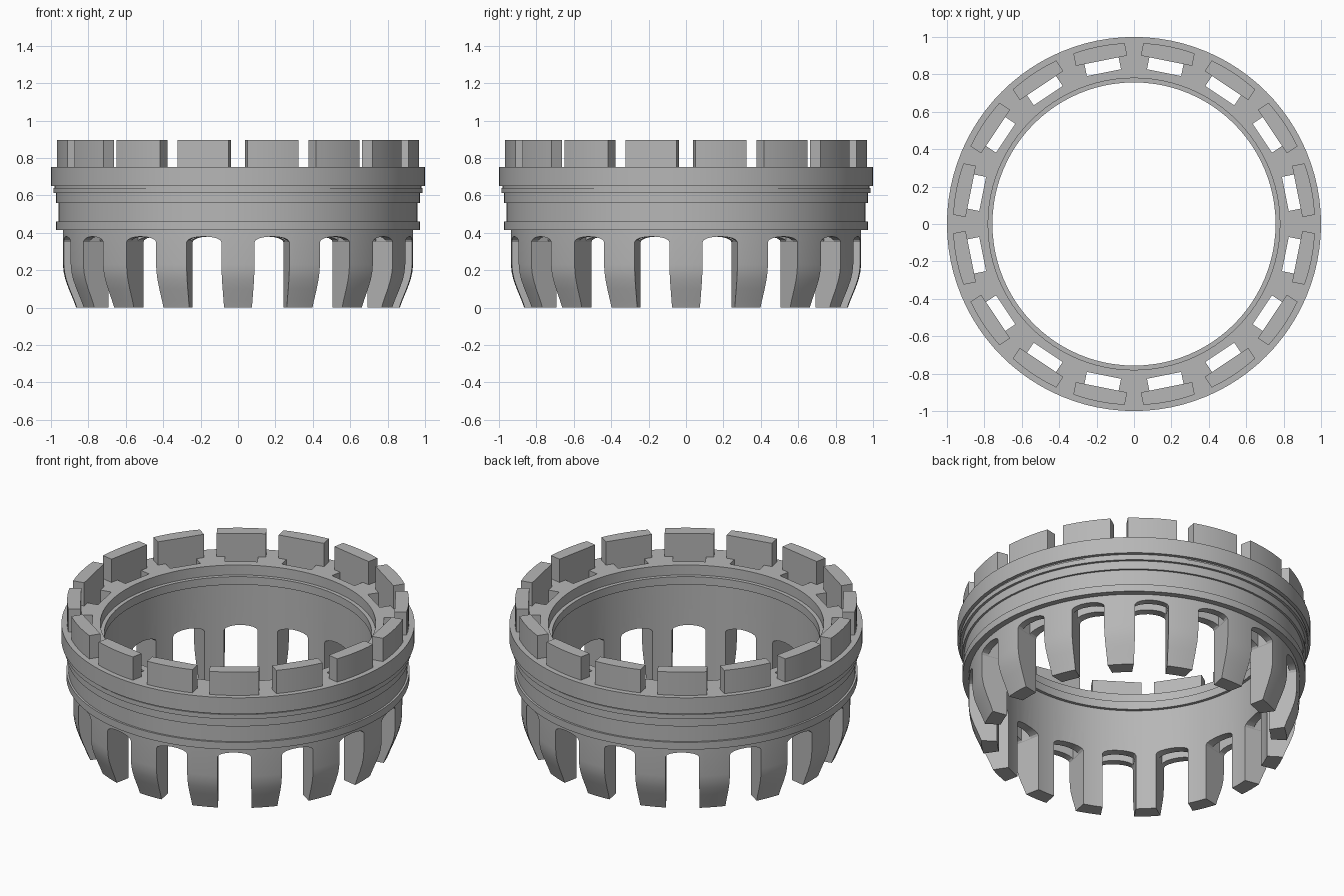
import bpy, bmesh, math
from mathutils import Matrix

cube = bpy.data.objects.get("Cube")
if cube:
    bpy.data.objects.remove(cube, do_unlink=True)

COUNT = 16
STEP = 2 * math.pi / COUNT
SEGMENTS = 96

grey = bpy.data.materials.new("plain grey")
grey.use_nodes = True
colour = (0.47, 0.47, 0.47, 1)
grey.diffuse_color = colour
grey.node_tree.nodes["Principled BSDF"].inputs["Base Color"].default_value = colour


def make_object(name, bm):
    bmesh.ops.recalc_face_normals(bm, faces=bm.faces)
    mesh = bpy.data.meshes.new(name)
    bm.to_mesh(mesh)
    bm.free()
    mesh.materials.append(grey)
    obj = bpy.data.objects.new(name, mesh)
    bpy.context.collection.objects.link(obj)
    return obj


def revolve(name, profile):
    """Turn a closed (radius, height) profile around the z axis."""
    bm = bmesh.new()
    rings = []
    for i in range(SEGMENTS):
        a = 2 * math.pi * i / SEGMENTS
        rings.append([bm.verts.new((r * math.cos(a), r * math.sin(a), z)) for r, z in profile])
    n = len(profile)
    for i, ring in enumerate(rings):
        after = rings[(i + 1) % SEGMENTS]
        for j in range(n):
            k = (j + 1) % n
            bm.faces.new((ring[j], after[j], after[k], ring[k]))
    return make_object(name, bm)


def radial_prisms(name, outline, direction):
    """Extrude an outline, and repeat it between the legs all the way round."""
    bm = bmesh.new()
    for i in range(COUNT):
        turn = Matrix.Rotation((i + 0.5) * STEP, 4, 'Z')
        face = bm.faces.new([bm.verts.new(p) for p in outline])
        new = bmesh.ops.extrude_face_region(bm, geom=[face])["geom"]
        top = [v for v in new if isinstance(v, bmesh.types.BMVert)]
        bmesh.ops.translate(bm, verts=top, vec=direction)
        bmesh.ops.transform(bm, matrix=turn, verts=list(face.verts) + top)
    return make_object(name, bm)


# Stepped ring with a skirt that bends inwards at the feet
outside = [(0.865, 0), (0.88, 0.04), (0.905, 0.1), (0.923, 0.15), (0.932, 0.19), (0.936, 0.23),
           (0.936, 0.415), (0.972, 0.415), (0.972, 0.46), (0.96, 0.46), (0.96, 0.56),
           (0.972, 0.56), (0.972, 0.612), (0.987, 0.612), (0.987, 0.64), (0.98, 0.64),
           (0.98, 0.65), (1, 0.65), (1, 0.752)]
inside = [(0.78, 0.752), (0.78, 0.69), (0.757, 0.69), (0.757, 0.64), (0.775, 0.64), (0.775, 0)]
ring = revolve("ring_with_legs", outside + inside)

# Arched gaps between the legs
half = 0.095
arch = [(half * math.cos(a), 0.35 + 0.03 * math.sin(a))
        for a in (math.pi * i / 8 for i in range(9))]
gap_outline = [(0.7, y, z) for y, z in [(-half, -0.1), (half, -0.1)] + arch]
gaps = radial_prisms("gap_cutter", gap_outline, (0.35, 0, 0))

# Pockets through the ring, open into the gaps
pocket_outline = [(0.825, -0.093, 0.3), (0.89, -0.093, 0.3), (0.89, 0.093, 0.3), (0.825, 0.093, 0.3)]
pockets = radial_prisms("pocket_cutter", pocket_outline, (0, 0, 0.6))

for cutter in (gaps, pockets):
    cutter.hide_render = True
    cut = ring.modifiers.new(cutter.name, 'BOOLEAN')
    cut.operation = 'DIFFERENCE'
    cut.solver = 'EXACT'
    cut.object = cutter
bpy.context.view_layer.update()
result = bpy.data.meshes.new_from_object(ring.evaluated_get(bpy.context.evaluated_depsgraph_get()))
ring.modifiers.clear()
ring.data = result
for cutter in (gaps, pockets):
    bpy.data.objects.remove(cutter, do_unlink=True)

# Upright teeth: flat inside, curved outside
width = 0.14
curve = [width * (1 - i / 3) for i in range(7)]
tooth_outline = [(0.89, -width, 0.75), *[(math.sqrt(0.968 ** 2 - y * y), y, 0.75) for y in reversed(curve)],
                 (0.89, width, 0.75)]
teeth = radial_prisms("upper_teeth", tooth_outline, (0, 0, 0.147))

for obj in (ring, teeth):
    bpy.ops.object.select_all(action='DESELECT')
    obj.select_set(True)
    bpy.context.view_layer.objects.active = obj
    bpy.ops.object.shade_smooth_by_angle(angle=math.radians(25))
